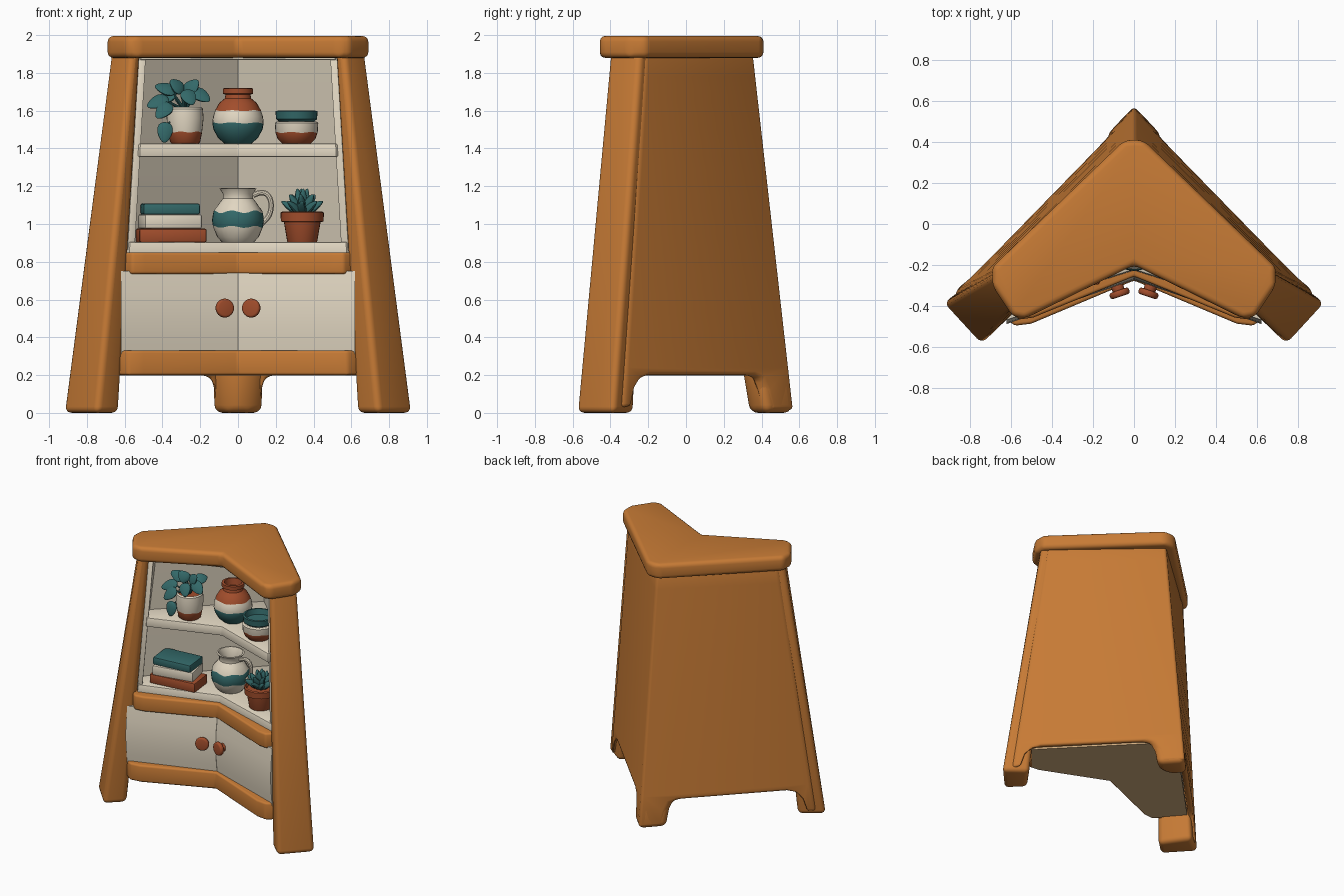
import bpy, bmesh, math
from mathutils import Matrix, Vector

if "Cube" in bpy.data.objects:
    bpy.data.objects.remove(bpy.data.objects["Cube"])


def material(name, rgb):
    m = bpy.data.materials.new(name)
    m.diffuse_color = (*rgb, 1)
    m.use_nodes = True
    m.node_tree.nodes["Principled BSDF"].inputs["Base Color"].default_value = m.diffuse_color
    return m


WOOD = material("orange wood", (0.57, 0.197, 0.036))
CREAM = material("cream paint", (0.76, 0.68, 0.54))
TEAL = material("teal", (0.033, 0.14, 0.14))
CLAY = material("terracotta", (0.36, 0.075, 0.025))
TAN = material("underside tan", (0.66, 0.43, 0.22))


def finish(name, bm, mats, bevel=0, segments=3, mirror=False):
    bmesh.ops.recalc_face_normals(bm, faces=bm.faces)
    me = bpy.data.meshes.new(name)
    bm.to_mesh(me)
    bm.free()
    for m in mats:
        me.materials.append(m)
    ob = bpy.data.objects.new(name, me)
    bpy.context.collection.objects.link(ob)
    if mirror:
        ob.modifiers.new("mirror", 'MIRROR')
    if bevel:
        b = ob.modifiers.new("bevel", 'BEVEL')
        b.width, b.segments, b.limit_method = bevel, segments, 'ANGLE'
        b.angle_limit = math.radians(25)
    return ob


def skin(bm, loops, caps=True):
    """Join equal-length vertex loops with quads."""
    n = len(loops[0])
    faces = []
    for a, b in zip(loops, loops[1:]):
        faces.append([bm.faces.new((a[i], a[(i + 1) % n], b[(i + 1) % n], b[i])) for i in range(n)])
    if caps:
        bm.faces.new(loops[0])
        bm.faces.new(loops[-1])
    return faces


def loft(name, sections, mat, bevel=0.012, segments=3, mirror=False):
    bm = bmesh.new()
    skin(bm, [[bm.verts.new((x, y, z)) for x, y in pts] for z, pts in sections])
    return finish(name, bm, [mat], bevel, segments, mirror)


def both(half):
    """Half outline from centre front to centre back -> full outline."""
    return half + [(-x, y) for x, y in half[-2:0:-1]]


# Corner lines of the tapered body, from z = 0 to z = 1.9
LINES = {"B": ((0, 0.58), (0, 0.365)), "O": ((0.93, -0.385), (0.68, -0.24)),
         "F": ((0.745, -0.585), (0.565, -0.41)), "I": ((0.625, -0.47), (0.515, -0.365)),
         "K": ((0.77, -0.27), (0.58, -0.18)), "C": ((0, -0.27), (0, -0.17))}


def at(key, z, dx=0, dy=0):
    a, b = (Vector(p) for p in LINES[key])
    p = a.lerp(b, z / 1.9)
    return (p.x + dx, p.y + dy)


# Back panels with arched lower edge, mitred at the rear corner
profile = [(0, 0.015), (0.12, 0.015), (0.135, 0.12), (0.155, 0.18), (0.20, 0.2), (0.80, 0.2),
           (0.85, 0.18), (0.88, 0.13), (0.895, 0.03), (0.94, 0.03), (0.94, 1.9), (0, 1.9)]
bm = bmesh.new()
rings = []
for off in (-0.004, -0.07):
    ring = []
    for u, z in profile:
        p = Vector(at("B", z)).lerp(Vector(at("O", z)), u)
        ring.append(bm.verts.new((p.x, p.y + off, z)))
    rings.append(ring)
skin(bm, rings)
seam = [f for f in bm.faces if all(abs(v.co.x) < 1e-5 for v in f.verts)]
bmesh.ops.delete(bm, geom=seam, context='FACES')
for i in range(12):  # horizontal cuts keep the twisted panel even
    bmesh.ops.bisect_plane(bm, geom=bm.verts[:] + bm.edges[:] + bm.faces[:],
                           plane_co=(0, 0, 0.24 + i * 0.14), plane_no=(0, 0, 1))
finish("back_panels", bm, [WOOD], 0.02, 3, True)

# Splayed front posts and rear foot
loft("front_posts", [(z, [at(k, z) for k in "OFIK"]) for z in (0, 1.92)], WOOD, 0.042, 4, True)
loft("rear_foot", [(0, both([(0, 0.34), (0.06, 0.35), (0.14, 0.43), (0, 0.578)])),
                   (0.24, both([(0, 0.30), (0.07, 0.31), (0.15, 0.385), (0, 0.55)]))], WOOD, 0.042, 4)

# Top slab
top = both([(0, -0.20), (0.53, -0.46), (0.59, -0.45), (0.69, -0.30), (0.69, -0.21), (0.05, 0.405), (0, 0.41)])
loft("top_slab", [(1.88, top), (1.995, top)], WOOD, 0.03, 4)

# Curved-end front rails
rail = both([(0, -0.275), (0.50, -0.485), (0.58, -0.495), (0.64, -0.45), (0.62, -0.38), (0, -0.17)])
loft("bottom_rail", [(0.2, rail), (0.33, rail)], WOOD, 0.014)
rail = both([(0, -0.255), (0.49, -0.455), (0.56, -0.465), (0.61, -0.42), (0.60, -0.36), (0, -0.16)])
loft("middle_rail", [(0.735, rail), (0.85, rail)], WOOD, 0.014)

# Underside, shelves, ceiling
base = both([(0, -0.258), (0.50, -0.468), (0.57, -0.478), (0.74, -0.28), (0, 0.48)])
loft("underside", [(0.197, base), (0.24, base)], TAN, 0)
for name, z0, z1, dx in (("lower_shelf", 0.82, 0.905, 0), ("upper_shelf", 1.355, 1.425, -0.025),
                         ("ceiling", 1.868, 1.89, 0)):
    loft(name, [(z, both([at("C", z), at("I", z, dx, 0.015), at("K", z, -0.02, -0.03), at("B", z, 0, -0.085)]))
                for z in (z0, z1)], CREAM, 0.008, 2)

# Cream inner walls and side jambs
loft("inner_walls", [(z, both([at("B", z, 0, -0.10), at("K", z, 0, -0.10), at("K", z, 0, -0.05),
                               at("B", z, 0, -0.06)])) for z in [0.25 + i * 0.1358 for i in range(13)]], CREAM, 0)
loft("side_jambs", [(z, [at("I", z, -0.03, 0.03), at("I", z, 0.01, 0.025), at("K", z, 0, 0), at("K", z, -0.04, -0.03)])
                    for z in (0.86, 1.88)], CREAM, 0.006, 2, True)

# Gently bowed doors, and knobs
loft("doors", [(z, [(0.0005, -0.252 - b), (0.62, -0.467 - b), (0.62, -0.42), (0.0005, -0.20)])
               for z, b in ((0.31, 0), (0.38, 0.01), (0.46, 0.018), (0.55, 0.02), (0.64, 0.015), (0.75, 0))],
     CREAM, 0, 2, True)
bm = bmesh.new()
face = (Matrix.Translation((0.083, -0.30, 0.555)) @ Matrix.Rotation(-0.33, 4, 'Z')
        @ Matrix.Rotation(math.pi / 2, 4, 'X'))
for r, d, o in ((0.03, 0.06, 0.01), (0.05, 0.032, 0.04)):
    bmesh.ops.create_cone(bm, cap_ends=True, segments=24, radius1=r, radius2=r, depth=d,
                          matrix=face @ Matrix.Translation((0, 0, o)))
finish("door_knobs", bm, [CLAY], 0.012, 3, True)


def lathe(name, x, y, profile, n=28):
    """profile rows: radius, z, colour of the band above, optional wave height."""
    bm = bmesh.new()
    mats = [CLAY, CREAM, TEAL]
    loops = []
    for r, z, _, *w in profile:
        loops.append([bm.verts.new((x + r * math.cos(t), y + r * math.sin(t),
                                    z + (w[0] * math.sin(6 * t) if w else 0)))
                      for t in (2 * math.pi * i / n for i in range(n))])
    for row, faces in zip(profile, skin(bm, loops)):
        for f in faces:
            f.material_index = mats.index(row[2])
    return finish(name, bm, mats)


# Striped jar
lathe("striped_jar", 0, -0.06, [
    (0.07, 1.425, TEAL), (0.105, 1.455, TEAL), (0.13, 1.50, TEAL), (0.136, 1.535, CREAM, 0.003),
    (0.132, 1.57, CREAM), (0.122, 1.60, CLAY, 0.003), (0.10, 1.64, CLAY), (0.07, 1.665, CLAY),
    (0.066, 1.685, CLAY), (0.08, 1.69, CLAY), (0.08, 1.718, CLAY), (0.062, 1.72, CLAY),
    (0.055, 1.67, CLAY), (0.002, 1.66, CLAY)])
# Stacked bowls
lathe("lower_bowl", 0.31, -0.19, [
    (0.075, 1.425, CLAY), (0.10, 1.45, CLAY), (0.112, 1.485, CREAM, 0.003), (0.115, 1.535, CREAM),
    (0.105, 1.542, CREAM), (0.002, 1.542, CREAM)])
lathe("upper_bowl", 0.31, -0.19, [
    (0.09, 1.54, TEAL), (0.108, 1.555, TEAL), (0.112, 1.598, TEAL), (0.098, 1.60, TEAL),
    (0.09, 1.56, TEAL), (0.002, 1.555, TEAL)])
# Plant pot
lathe("plant_pot", -0.28, -0.19, [
    (0.07, 1.425, CLAY), (0.08, 1.435, CLAY), (0.09, 1.487, CREAM, 0.003), (0.098, 1.56, CREAM),
    (0.094, 1.61, CREAM), (0.085, 1.62, CREAM), (0.078, 1.60, CLAY), (0.002, 1.60, CLAY)])
# Pitcher with a wavy band
lathe("pitcher", 0, -0.09, [
    (0.08, 0.90, CREAM), (0.11, 0.93, CREAM), (0.132, 0.985, TEAL, 0.006), (0.138, 1.02, TEAL),
    (0.13, 1.065, CREAM, 0.008), (0.10, 1.11, CREAM), (0.08, 1.135, CREAM), (0.08, 1.16, CREAM),
    (0.098, 1.188, CREAM), (0.086, 1.19, CREAM), (0.066, 1.14, CREAM), (0.07, 1.09, CREAM), (0.002, 1.08, CREAM)])
cu = bpy.data.curves.new("pitcher_handle", 'CURVE')
cu.dimensions, cu.bevel_depth, cu.bevel_resolution, cu.use_fill_caps = '3D', 0.015, 3, True
sp = cu.splines.new('NURBS')
path = [(0.08, 1.15), (0.12, 1.175), (0.175, 1.16), (0.18, 1.06), (0.15, 1.02), (0.11, 0.99)]
sp.points.add(len(path) - 1)
for p, (x, z) in zip(sp.points, path):
    p.co = (x, -0.09, z, 1)
sp.use_endpoint_u = True
cu.materials.append(CREAM)
bpy.context.collection.objects.link(bpy.data.objects.new("pitcher_handle", cu))
# Succulent pot
lathe("succulent_pot", 0.34, -0.21, [
    (0.075, 0.90, CLAY), (0.08, 0.91, CLAY), (0.097, 1.01, CLAY), (0.113, 1.013, CLAY), (0.115, 1.06, CLAY),
    (0.105, 1.066, CLAY), (0.095, 1.045, CLAY), (0.002, 1.045, CLAY)])


def leaf(bm, base, tip, width, thick):
    """Pointed flattened leaf from base to tip, its broad face turned to the front and up."""
    base, d = Vector(base), Vector(tip) - Vector(base)
    side = d.cross(Vector((0.1, -0.75, 0.65))).normalized()
    flat = side.cross(d).normalized()
    for k in bmesh.ops.create_uvsphere(bm, u_segments=10, v_segments=8, radius=1)["verts"]:
        t = (k.co.z + 1) / 2
        s = 1.2 - 0.55 * t
        k.co = base + d * t + side * (k.co.x * width * s) + flat * (k.co.y * thick * s)


# Succulent leaves in three tiers
bm = bmesh.new()
root = Vector((0.34, -0.21, 1.05))
for n, tilt, length, turn in ((8, 1.0, 0.13, 0), (6, 0.6, 0.13, 0.4), (4, 0.2, 0.14, 0.2)):
    for i in range(n):
        a = 2 * math.pi * i / n + turn
        d = Vector((math.sin(tilt) * math.cos(a), math.sin(tilt) * math.sin(a), math.cos(tilt)))
        leaf(bm, root, root + d * length, 0.027, 0.02)
finish("succulent_leaves", bm, [TEAL])

# Trailing plant: a stem to each broad leaf (base, tip)
bm = bmesh.new()
root = Vector((-0.28, -0.19, 1.60))
for b, t in (((-0.37, -0.21, 1.67), (-0.48, -0.25, 1.62)), ((-0.36, -0.24, 1.64), (-0.43, -0.29, 1.56)),
             ((-0.385, -0.25, 1.54), (-0.39, -0.27, 1.43)), ((-0.33, -0.18, 1.70), (-0.44, -0.19, 1.73)),
             ((-0.29, -0.19, 1.70), (-0.36, -0.21, 1.76)), ((-0.28, -0.19, 1.69), (-0.21, -0.20, 1.76)),
             ((-0.24, -0.20, 1.71), (-0.15, -0.23, 1.65)), ((-0.28, -0.25, 1.71), (-0.24, -0.30, 1.63)),
             ((-0.27, -0.13, 1.69), (-0.22, -0.06, 1.70)), ((-0.33, -0.14, 1.68), (-0.40, -0.09, 1.66))):
    leaf(bm, b, t, 0.045, 0.014)
    leaf(bm, root, Vector(b).lerp(Vector(t), 0.2), 0.008, 0.008)
finish("trailing_plant", bm, [TEAL])

# Stack of books
for name, x, w, z0, z1, turn, mat in (("bottom_book", -0.355, 0.36, 0.903, 0.975, 0.12, CLAY),
                                      ("middle_book", -0.36, 0.31, 0.975, 1.05, 0.2, CREAM),
                                      ("top_book", -0.36, 0.30, 1.05, 1.108, 0.1, TEAL)):
    bm = bmesh.new()
    m = (Matrix.Translation((x, -0.22, (z0 + z1) / 2)) @ Matrix.Rotation(turn, 4, 'Z')
         @ Matrix.Diagonal((w, 0.19, z1 - z0, 1)))
    bmesh.ops.create_cube(bm, size=1, matrix=m)
    finish(name, bm, [mat], 0.01, 2)

# Apply modifiers and smooth the rounded edges
bpy.ops.object.select_all(action='SELECT')
bpy.context.view_layer.objects.active = bpy.context.scene.objects["back_panels"]
bpy.ops.object.convert(target='MESH')
bpy.ops.object.shade_smooth_by_angle(angle=math.radians(35))
